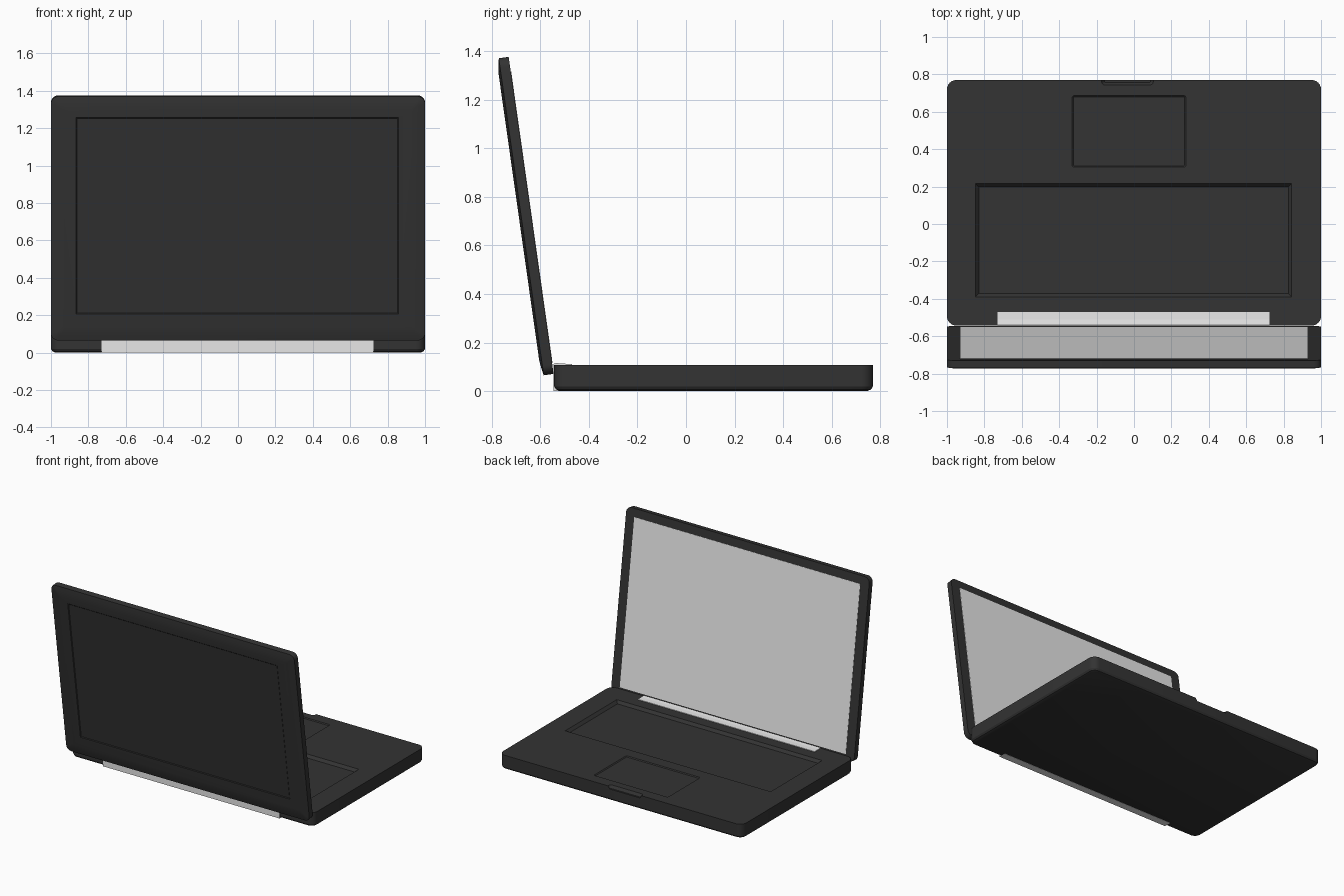
import bpy, bmesh, math
from mathutils import Matrix

if "Cube" in bpy.data.objects:
    bpy.data.objects.remove(bpy.data.objects["Cube"])


def material(name, v):
    m = bpy.data.materials.new(name)
    m.diffuse_color = (v, v, v, 1)
    m.use_nodes = True
    m.node_tree.nodes["Principled BSDF"].inputs["Base Color"].default_value = m.diffuse_color
    return m


DARK = material("dark_grey", 0.033)
LIGHT = material("light_grey", 0.8)


def finish(name, bm, mat):
    bmesh.ops.recalc_face_normals(bm, faces=bm.faces)
    me = bpy.data.meshes.new(name)
    bm.to_mesh(me)
    bm.free()
    me.materials.append(mat)
    ob = bpy.data.objects.new(name, me)
    bpy.context.collection.objects.link(ob)
    return ob


def slab(name, rect, levels, mat, radius=0.0):
    """Stack of rounded rectangles; levels are (z, inset)."""
    x0, x1, y0, y1 = rect
    bm = bmesh.new()
    rings = []
    for z, d in levels:
        r = max(radius - d, 0.35 * radius)
        ring = []
        for cx, cy, a in ((x1 - d - r, y1 - d - r, 0), (x0 + d + r, y1 - d - r, 90),
                          (x0 + d + r, y0 + d + r, 180), (x1 - d - r, y0 + d + r, 270)):
            for i in range(7 if radius else 1):
                t = math.radians(a + 15 * i)
                ring.append(bm.verts.new((cx + r * math.cos(t), cy + r * math.sin(t), z)))
        rings.append(ring)
    n = len(rings[0])
    for a, b in zip(rings, rings[1:]):
        for i in range(n):
            bm.faces.new((a[i], a[(i + 1) % n], b[(i + 1) % n], b[i]))
    bm.faces.new(rings[0])
    bm.faces.new(rings[-1])
    return finish(name, bm, mat)


def extrude_x(name, profile, x0, x1, mat):
    """Extrude a (y, z) profile along x."""
    bm = bmesh.new()
    f = bm.faces.new([bm.verts.new((x0, y, z)) for y, z in profile])
    out = bmesh.ops.extrude_face_region(bm, geom=[f])["geom"]
    bmesh.ops.translate(bm, vec=(x1 - x0, 0, 0),
                        verts=[g for g in out if isinstance(g, bmesh.types.BMVert)])
    return finish(name, bm, mat)


def cut(ob, cutter):
    cutter.hide_render = True
    m = ob.modifiers.new("cut", "BOOLEAN")
    m.operation = "DIFFERENCE"
    m.solver = "EXACT"
    m.object = cutter
    bpy.context.view_layer.objects.active = ob
    bpy.ops.object.modifier_apply(modifier=m.name)
    bpy.data.objects.remove(cutter)


def smooth(ob):
    bpy.ops.object.select_all(action="DESELECT")
    ob.select_set(True)
    bpy.context.view_layer.objects.active = ob
    bpy.ops.object.shade_smooth_by_angle(angle=math.radians(25))


# Base with chamfered underside
TOP = 0.108
base = slab("base", (-1, 1, -0.543, 0.77),
            [(0.001, 0.022), (0.007, 0.008), (0.02, 0), (TOP, 0)], DARK, 0.05)
# Keyboard well, trackpad and thumb notch
cut(base, slab("well_cutter", (-0.85, 0.845, -0.392, 0.218),
               [(TOP - 0.02, 0.02), (TOP, 0.002), (TOP + 0.02, 0.002)], DARK))
cut(base, slab("trackpad_cutter", (-0.332, 0.279, 0.303, 0.687),
               [(TOP - 0.006, 0.008), (TOP, 0.001), (TOP + 0.02, 0.001)], DARK, 0.012))
cut(base, slab("notch_cutter", (-0.175, 0.105, 0.741, 0.85),
               [(TOP - 0.02, 0.016), (TOP, 0.002), (TOP + 0.02, 0.002)], DARK, 0.02))
smooth(base)

# Hinge strip along the rear edge
extrude_x("hinge", [(-0.47, 0.112), (-0.51, 0.113), (-0.535, 0.116), (-0.545, 0.112),
                    (-0.545, 0.0), (-0.49, 0), (-0.47, 0.05)],
          -0.73, 0.725, LIGHT)

# Lid: built flat (inner face at z = 0), then tilted open
LEN = 1.318
tilt = Matrix.Translation((0, -0.545, 0.071)) @ Matrix.Rotation(math.radians(98.07), 4, "X")
lid = slab("lid", (-1, 1, 0, LEN),
           [(0, 0), (0.041, 0), (0.047, 0.03), (0.051, 0.065)], DARK, 0.04)
# Thin groove around the back panel
cut(lid, slab("panel_cutter", (-0.867, 0.859, 0.143, 1.206),
              [(0.047, 0.006), (0.051, 0.001), (0.07, 0.001)], DARK))
smooth(lid)
screen = slab("screen", (-0.93, 0.93, 0.045, LEN - 0.06), [(-0.002, 0), (0.002, 0)], LIGHT)
for ob in (lid, screen):
    ob.data.transform(tilt)
